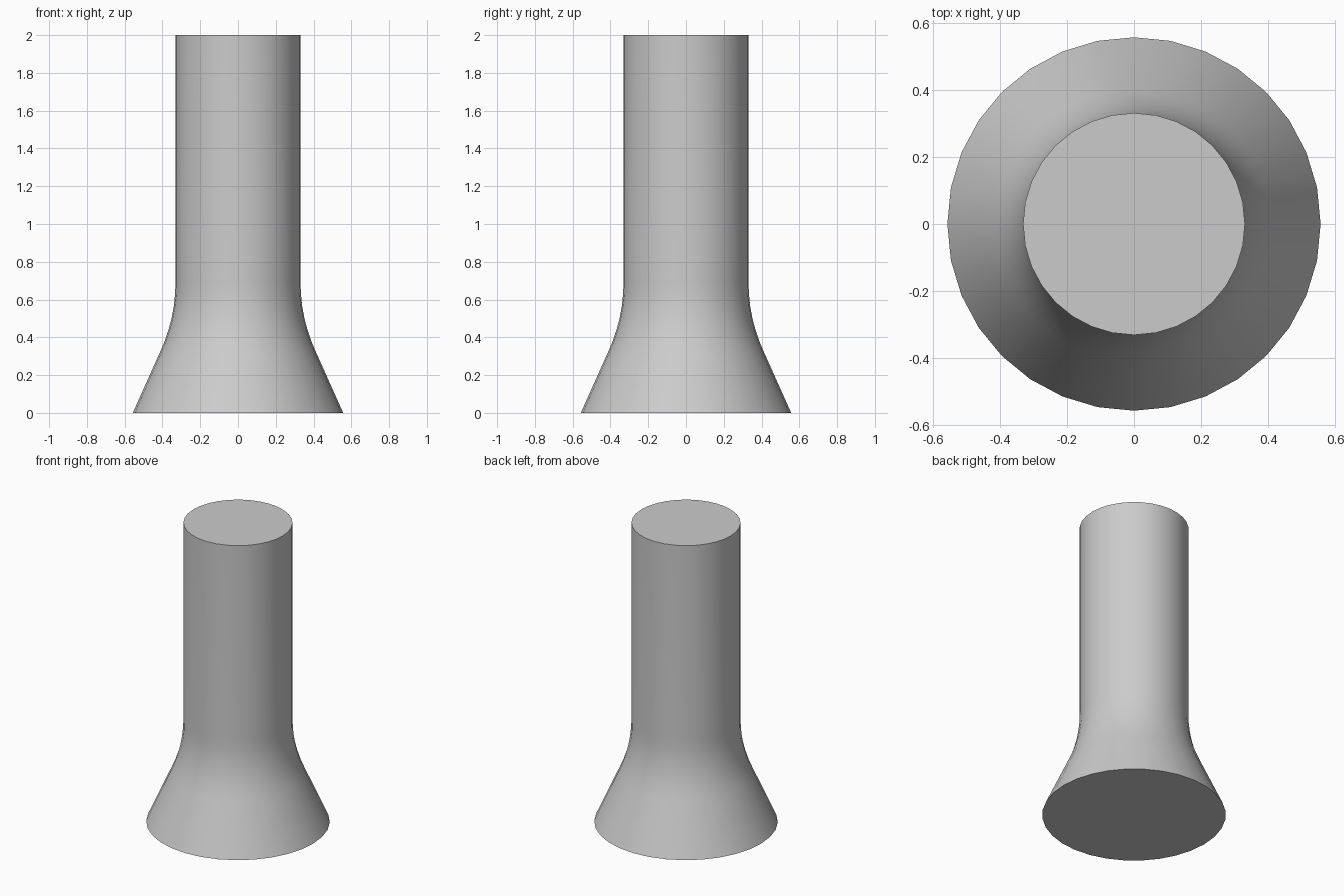
import bpy, bmesh, math

if "Cube" in bpy.data.objects:
    bpy.data.objects.remove(bpy.data.objects["Cube"])

SIDES = 32
R_TUBE, R_FOOT, HEIGHT = 0.331, 0.557, 2.0
FILLET, FILLET_TOP, FLARE = 0.87, 0.69, math.radians(24.7)

# Profile: foot edge, straight flare, concave fillet, straight tube
profile = [(R_FOOT, 0.0)]
for i in range(6, -1, -1):
    t = FLARE * i / 6
    profile.append((R_TUBE + FILLET * (1 - math.cos(t)), FILLET_TOP - FILLET * math.sin(t)))
profile.append((R_TUBE, HEIGHT))

# Revolve the profile and cap both ends
bm = bmesh.new()
rings = []
for r, z in profile:
    rings.append([bm.verts.new((r * math.cos(2 * math.pi * k / SIDES),
                                r * math.sin(2 * math.pi * k / SIDES), z))
                  for k in range(SIDES)])
for lower, upper in zip(rings, rings[1:]):
    for k in range(SIDES):
        n = (k + 1) % SIDES
        bm.faces.new((lower[k], lower[n], upper[n], upper[k]))
bm.faces.new(rings[0][::-1])
bm.faces.new(rings[-1])

mesh = bpy.data.meshes.new("flared_column")
bm.to_mesh(mesh)
bm.free()
column = bpy.data.objects.new("flared_column", mesh)
bpy.context.collection.objects.link(column)

# Smooth sides, crisp end caps
bpy.context.view_layer.objects.active = column
column.select_set(True)
bpy.ops.object.shade_smooth_by_angle(angle=math.radians(35))
